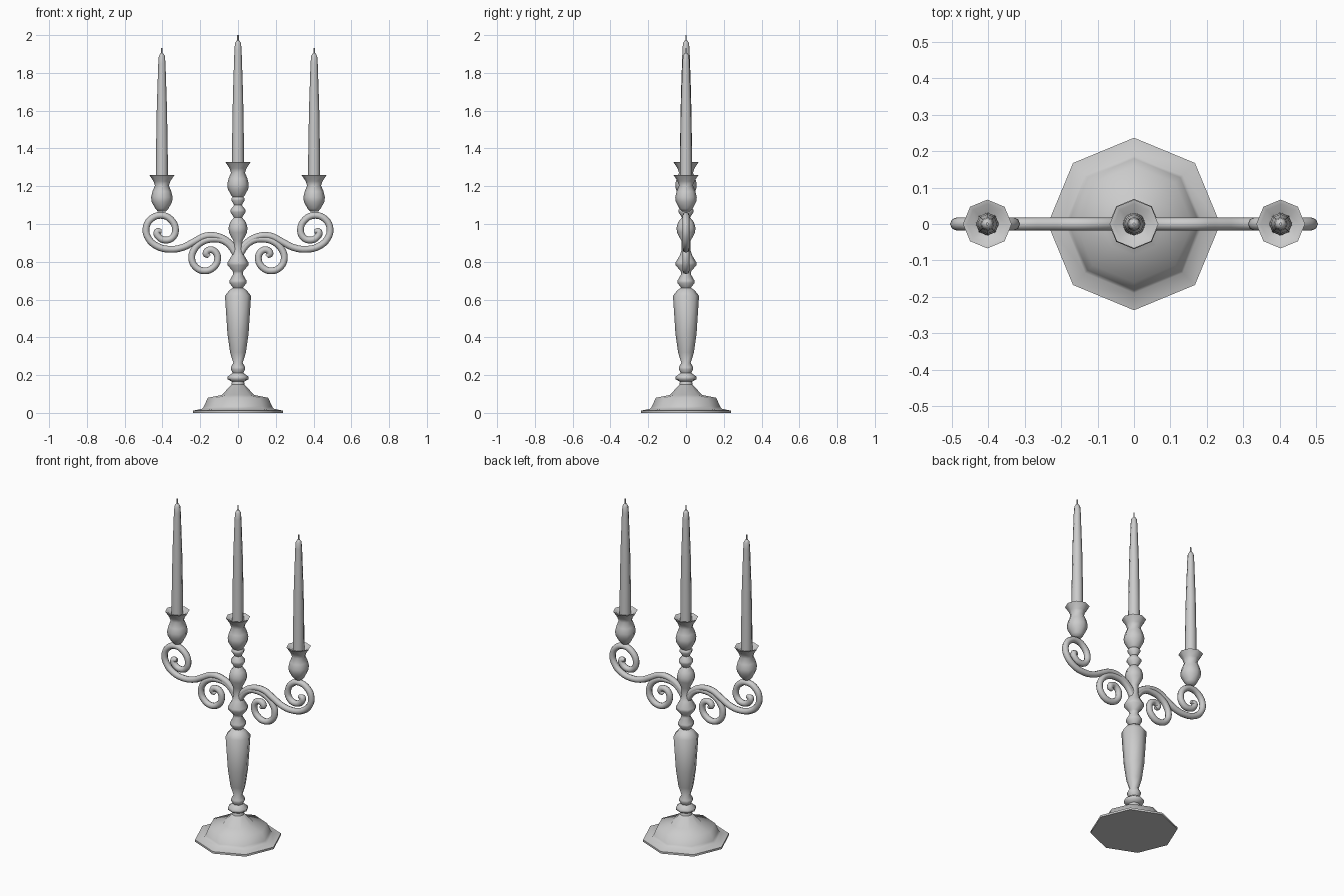
import bpy, bmesh, math

if "Cube" in bpy.data.objects:
    bpy.data.objects.remove(bpy.data.objects["Cube"])

SIDES = 8


def smooth(ob, angle=60):
    bpy.ops.object.select_all(action='DESELECT')
    ob.select_set(True)
    bpy.context.view_layer.objects.active = ob
    bpy.ops.object.shade_smooth_by_angle(angle=math.radians(angle))


def lathe(name, profile, x=0.0, dz=0.0, sides=SIDES):
    """Turn a bottom-to-top (radius, z) profile into a capped solid."""
    bm = bmesh.new()
    rings = []
    for r, z in profile:
        rings.append([bm.verts.new((x + r * math.cos(2 * math.pi * i / sides),
                                    r * math.sin(2 * math.pi * i / sides), z + dz))
                      for i in range(sides)])
    for a, b in zip(rings, rings[1:]):
        for i in range(sides):
            j = (i + 1) % sides
            bm.faces.new((a[i], a[j], b[j], b[i]))
    bm.faces.new(rings[0][::-1])
    bm.faces.new(rings[-1])
    me = bpy.data.meshes.new(name)
    bm.to_mesh(me)
    bm.free()
    ob = bpy.data.objects.new(name, me)
    bpy.context.collection.objects.link(ob)
    smooth(ob)
    return ob


def scroll(name, points, side, radius=0.018):
    """Round tube following (x, z) points in the front plane."""
    cu = bpy.data.curves.new(name, 'CURVE')
    cu.dimensions = '3D'
    cu.bevel_depth = radius
    cu.bevel_resolution = 2
    cu.use_fill_caps = True
    cu.resolution_u = 4
    sp = cu.splines.new('BEZIER')
    sp.bezier_points.add(len(points) - 1)
    for bp, (x, z) in zip(sp.bezier_points, points):
        bp.co = (side * x, 0, z)
        bp.handle_left_type = bp.handle_right_type = 'AUTO'
    sp.bezier_points[-1].radius = 0.6
    ob = bpy.data.objects.new(name, cu)
    bpy.context.collection.objects.link(ob)
    bpy.ops.object.select_all(action='DESELECT')
    ob.select_set(True)
    bpy.context.view_layer.objects.active = ob
    bpy.ops.object.convert(target='MESH')
    smooth(bpy.context.view_layer.objects.active)


# Stepped octagonal foot
lathe("foot", [(.237, 0), (.237, .012), (.19, .022), (.18, .035), (.16, .08),
               (.085, .095), (.03, .155)])

# Turned stem with rings and vase
lathe("stem", [(.035, .15), (.032, .165), (.055, .178), (.055, .192), (.028, .212),
               (.038, .23), (.038, .242), (.025, .265), (.042, .32), (.056, .42),
               (.069, .62), (.045, .65), (.026, .662), (.045, .688), (.045, .7),
               (.025, .735), (.028, .75), (.055, .782), (.055, .797), (.032, .835),
               (.024, .86), (.024, .91), (.048, .955), (.05, .98), (.042, 1.01),
               (.022, 1.035), (.04, 1.063), (.04, 1.075), (.02, 1.1),
               (.035, 1.125), (.035, 1.137), (.025, 1.145)])

# Candle cup, candle and wick, shared by all three lights
CUP = [(.022, 1.135), (.035, 1.15), (.054, 1.185), (.057, 1.21), (.05, 1.24),
       (.037, 1.272), (.045, 1.295), (.067, 1.328), (.055, 1.326), (.033, 1.305)]
CANDLE = [(.032, 1.3), (.031, 1.45), (.027, 1.68), (.019, 1.92), (.016, 1.958), (.007, 1.972)]
WICK = [(.004, 1.965), (.004, 2.0)]
for label, x, dz in (("centre", 0, 0), ("left", -.403, -.068), ("right", .403, -.068)):
    lathe(label + "_cup", CUP, x, dz)
    lathe(label + "_candle", CANDLE, x, dz)
    lathe(label + "_wick", WICK, x, dz, 6)

# Scrolled arms, mirrored left and right
ARM = [(0, .84), (.035, .89), (.1, .932), (.17, .937), (.23, .908), (.29, .877),
       (.36, .866), (.43, .883), (.475, .925), (.487, .975), (.465, 1.022),
       (.41, 1.046), (.355, 1.023), (.331, .97), (.348, .927), (.385, .915),
       (.42, .932), (.428, .96), (.405, .962)]
CURL = [(0, .8), (.02, .855), (.07, .908), (.13, .92), (.19, .905), (.232, .865),
        (.245, .82), (.226, .774), (.178, .752), (.13, .77), (.108, .812),
        (.12, .852), (.152, .863), (.17, .843), (.152, .828)]
for label, s in (("left", -1), ("right", 1)):
    scroll(label + "_arm", ARM, s)
    scroll(label + "_lower_curl", CURL, s)
